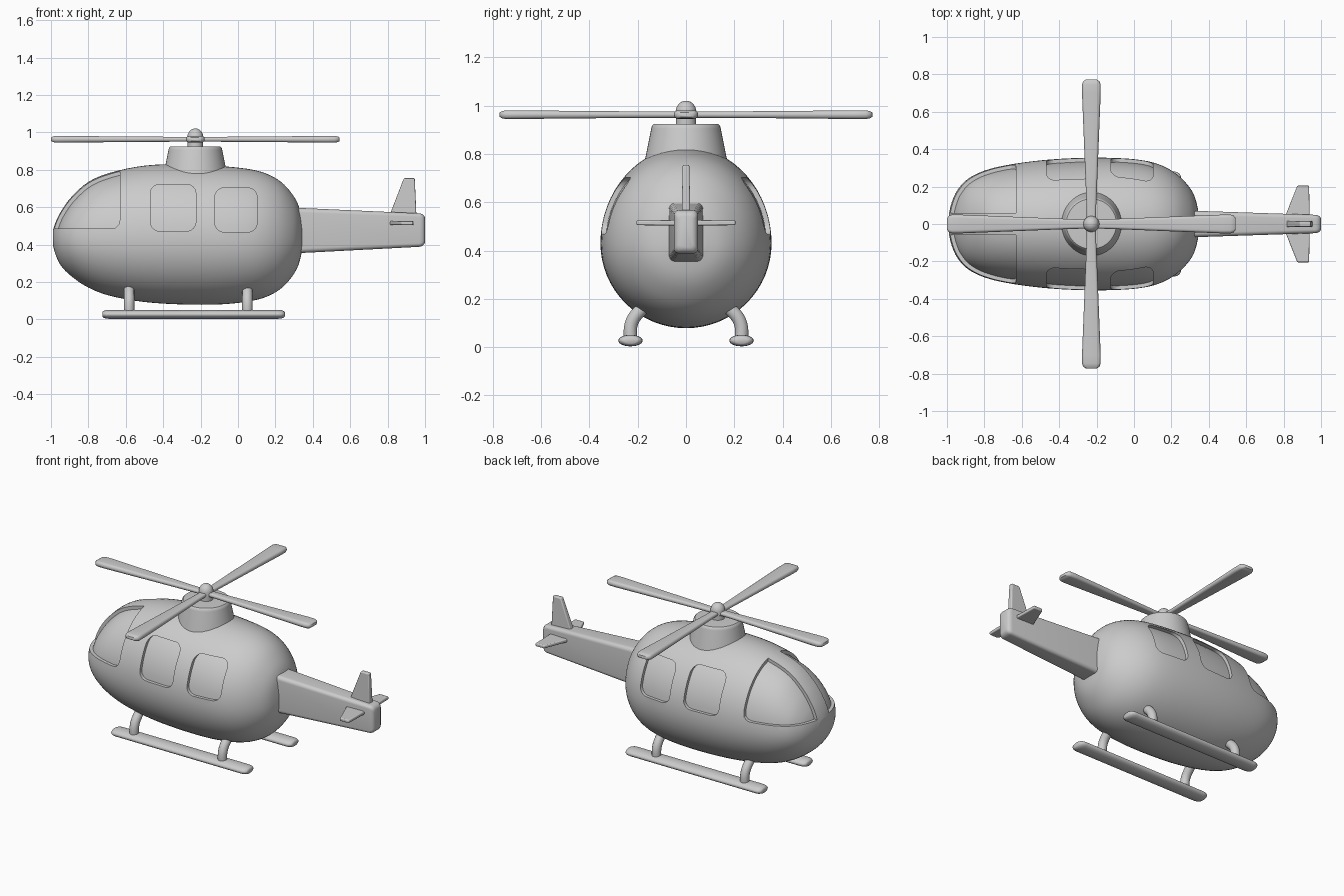
import bpy, bmesh, math
from mathutils import Vector

if "Cube" in bpy.data.objects:
    bpy.data.objects.remove(bpy.data.objects["Cube"])

TAU = 2 * math.pi


def loft(name, *lofts, angle=35, bevel=0):
    """Skin each list of rings into a capped solid, all in one object."""
    bm = bmesh.new()
    for rings in lofts:
        vs = [[bm.verts.new(p) for p in ring] for ring in rings]
        n = len(vs[0])
        for a, b in zip(vs, vs[1:]):
            for i in range(n):
                j = (i + 1) % n
                bm.faces.new((a[i], a[j], b[j], b[i]))
        bm.faces.new(vs[0])
        bm.faces.new(vs[-1])
    bmesh.ops.recalc_face_normals(bm, faces=bm.faces)
    me = bpy.data.meshes.new(name)
    bm.to_mesh(me)
    bm.free()
    ob = bpy.data.objects.new(name, me)
    bpy.context.collection.objects.link(ob)
    if bevel:
        m = ob.modifiers.new("bevel", 'BEVEL')
        m.width, m.segments = bevel, 3
    smooth(ob, angle)
    return ob


def activate(ob):
    bpy.ops.object.select_all(action='DESELECT')
    ob.select_set(True)
    bpy.context.view_layer.objects.active = ob


def smooth(ob, angle=35):
    activate(ob)
    bpy.ops.object.shade_smooth_by_angle(angle=math.radians(angle))


def subtract(ob, cutter):
    m = ob.modifiers.new("cut", 'BOOLEAN')
    m.operation, m.solver, m.object = 'DIFFERENCE', 'EXACT', cutter
    activate(ob)
    bpy.ops.object.modifier_apply(modifier=m.name)
    bpy.data.objects.remove(cutter)


def rounded_rect(w, h, r, n=6):
    """Half-width, half-height and corner radius to a 2D outline."""
    pts = []
    for q, (sx, sy) in enumerate(((1, 1), (-1, 1), (-1, -1), (1, -1))):
        for k in range(n + 1):
            t = (q + k / n) * math.pi / 2
            pts.append((sx * (w - r) + r * math.cos(t), sy * (h - r) + r * math.sin(t)))
    return pts


def spline(rows, steps=4):
    """Catmull-Rom through the rows."""
    rows = [Vector(r) for r in rows]
    out = []
    for i in range(len(rows) - 1):
        b, c = rows[i], rows[i + 1]
        a = rows[i - 1] if i else b
        d = rows[min(i + 2, len(rows) - 1)]
        for k in range(steps):
            t = k / steps
            out.append(0.5 * (2 * b + (c - a) * t + (2 * a - 5 * b + 4 * c - d) * t * t
                              + (3 * b - a - 3 * c + d) * t ** 3))
    return out + [rows[-1]]


# Cabin: egg-shaped sections (x, half width, top, bottom)
stations = [
    (-.99, .05, .475, .40), (-.975, .115, .52, .345), (-.945, .18, .58, .285),
    (-.89, .24, .655, .23), (-.80, .285, .735, .17), (-.68, .315, .785, .125),
    (-.50, .34, .822, .093), (-.30, .353, .83, .08), (-.10, .353, .82, .08),
    (.05, .34, .805, .095), (.15, .312, .78, .12), (.23, .265, .735, .165),
    (.29, .205, .67, .23), (.325, .145, .605, .295), (.343, .075, .52, .37)]
MID, N = .43, 64
cabin_rings = []
for x, w, top, bot in spline(stations):
    ring = []
    for i in range(N):
        c, s = math.cos(TAU * i / N), math.sin(TAU * i / N)
        ring.append((x, w * c, MID + s * ((top - MID) if s > 0 else (MID - bot))))
    cabin_rings.append(ring)
cabin = loft("cabin", cabin_rings)

# Recesses: window prisms minus a slightly shrunken cabin
inner = loft("inner_cabin", cabin_rings)
normals = [v.normal.copy() for v in inner.data.vertices]
for v, nrm in zip(inner.data.vertices, normals):
    v.co -= nrm * .02
windshield = [(-1.05, .485), (-.68, .485), (-.655, .49), (-.637, .508), (-.63, .54),
              (-.63, .9), (-1.05, .9)]
outlines = [(windshield, .06)]
for cx, cz, w, h in ((-.347, .597, .122, .125), (-.011, .585, .113, .118)):
    outlines.append(([(cx + u, cz + v) for u, v in rounded_rect(w, h, .05)], .1))
prisms = [[[(x, s * y, z) for x, z in pts] for y in (y0, .5)]
          for pts, y0 in outlines for s in (1, -1)]
cutter = loft("window_cutter", *prisms)
cutter.hide_render = inner.hide_render = True
subtract(cutter, inner)
subtract(cabin, cutter)
smooth(cabin, 32)

# Tail boom: tapered rounded box (x, half width, top, bottom, radius)
boom = []
for x, w, top, bot, r in ((.28, .072, .598, .352, .025), (.97, .049, .567, .388, .02),
                          (.985, .046, .563, .392, .02), (.995, .039, .554, .401, .02),
                          (1.0, .028, .543, .412, .015)):
    boom.append([(x, u, (top + bot) / 2 + v)
                 for u, v in rounded_rect(w, (top - bot) / 2, r)])
loft("tail_boom", boom, angle=40)


# Tail fins: (span position, leading x, trailing x, half thickness)
def fin(name, place, rows):
    loft(name, [[place(x, t, s) for x, t in ((a, -h), (b, -h), (b, h), (a, h))]
                for s, a, b, h in rows], bevel=.006)


fin("tail_fin", lambda x, t, s: (x, t, s),
    ((.53, .80, .955, .018), (.755, .887, .945, .014)))
for side, s0 in (("left", -1), ("right", 1)):
    fin(side + "_stabilizer", lambda x, t, s: (x, s0 * s, .515 + t),
        ((.02, .80, .94, .011), (.205, .873, .936, .010)))


# Rotor housing, shaft and cap: turned profiles (radius, z)
HUB = -.228


def lathe(name, profile, n=48):
    loft(name, [[(HUB + r * math.cos(TAU * i / n), r * math.sin(TAU * i / n), z)
                 for i in range(n)] for r, z in profile])


lathe("rotor_housing", [(.174, .76), (.165, .80), (.144, .905), (.141, .917),
                        (.134, .924), (.12, .925)])
lathe("rotor_shaft", [(.042, .90), (.042, .965)], 32)
lathe("rotor_cap", [(.034, .945), (.044, .955)] + [
    (.043 * math.cos(t * math.pi / 20), .972 + .049 * math.sin(t * math.pi / 20))
    for t in range(1, 10)], 32)

# Four rotor blades: (distance, half width, half thickness)
blade = ((.0, .024, .013), (.10, .026, .013), (.40, .038, .015), (.70, .050, .018),
         (.745, .050, .018), (.762, .044, .015), (.772, .030, .009))
for k in range(4):
    ca, sa = math.cos(k * TAU / 4), math.sin(k * TAU / 4)
    rings = []
    for d, w, h in blade:
        ring = []
        for u, v in rounded_rect(w, h, h * .95, 4):
            ring.append((HUB + d * ca - u * sa, d * sa + u * ca, .963 + v))
        rings.append(ring)
    loft(f"rotor_blade_{k + 1}", rings, angle=50)

# Landing skids with two bent struts on each side
for side, s in (("left", -1), ("right", 1)):
    rings = []
    for x, k in ((-.725, .5), (-.72, .75), (-.705, .95), (-.685, 1),
                 (.21, 1), (.23, .95), (.245, .75), (.25, .5)):
        rings.append([(x, s * .23 + .051 * k * math.cos(TAU * i / 24),
                       .027 + .024 * k * math.sin(TAU * i / 24)) for i in range(24)])
    loft(side + "_skid", rings, angle=50)
    for end, x in (("front", -.582), ("rear", .05)):
        cu = bpy.data.curves.new(f"{side}_{end}_strut", 'CURVE')
        cu.dimensions, cu.bevel_depth, cu.bevel_resolution = '3D', .028, 5
        path = spline(((.23, .03), (.23, .08), (.216, .12), (.185, .155), (.145, .19)))
        sp = cu.splines.new('POLY')
        sp.points.add(len(path) - 1)
        for p, (y, z) in zip(sp.points, path):
            p.co = (x, s * y, z, 1)
        ob = bpy.data.objects.new(cu.name, cu)
        bpy.context.collection.objects.link(ob)
        activate(ob)
        bpy.ops.object.convert(target='MESH')
        smooth(bpy.context.object, 50)
